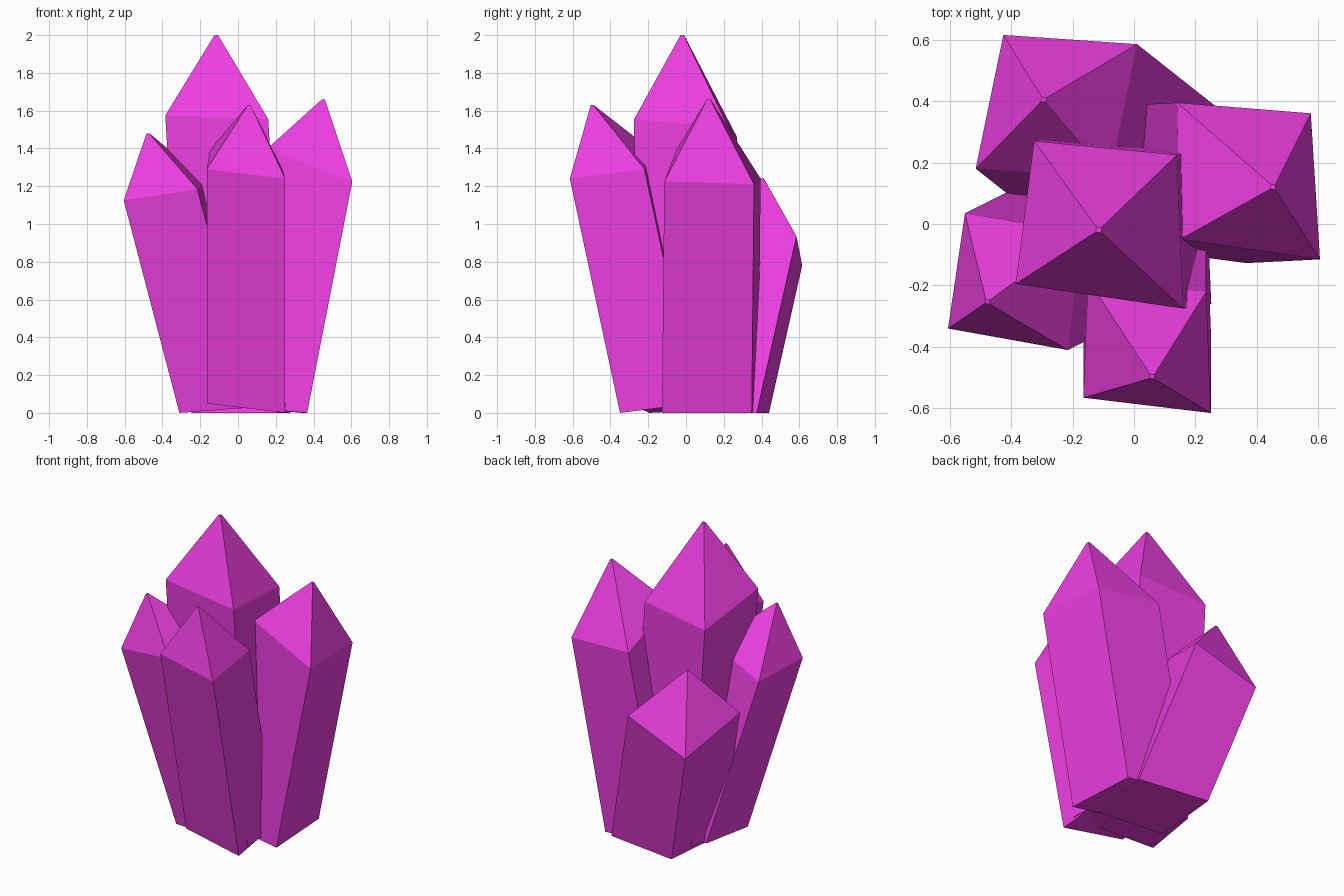
import bpy
from mathutils import Vector

mat = bpy.data.materials.new("magenta_crystal")
mat.diffuse_color = (0.85, 0.05, 0.75, 1)


def crystal(name, apex, shoulder, lean, base_z):
    """Leaning four-sided prism with a pointed cap and a tiny flat tip.
    Corners run front-left, front-right, back-right, back-left."""
    apex = Vector(apex)
    ring = [Vector(p) for p in shoulder]
    slope = Vector((lean[0], lean[1], 1))
    base = [p - slope * (p.z - z) for p, z in zip(ring, base_z)]
    tip = [apex + (p - apex) * 0.035 for p in ring]
    for t in tip:
        t.z = apex.z
    faces = [(3, 2, 1, 0), (8, 9, 10, 11)]
    for level in (0, 4):
        for i in range(4):
            j = (i + 1) % 4
            faces.append((level + i, level + j, level + j + 4, level + i + 4))
    mesh = bpy.data.meshes.new(name)
    mesh.from_pydata(base + ring + tip, [], faces)
    mesh.materials.append(mat)
    obj = bpy.data.objects.new(name, mesh)
    bpy.context.collection.objects.link(obj)


# tall middle shard
crystal("center_crystal", (-0.115, -0.02, 2.0),
        [(-0.385, -0.195, 1.575), (0.16, -0.275, 1.555),
         (0.14, 0.225, 1.51), (-0.325, 0.27, 1.46)],
        (-0.06, -0.01), (0.03, 0.03, 0.03, 0.03))

# shards leaning outwards around it
crystal("right_crystal", (0.455, 0.12, 1.66),
        [(0.15, -0.05, 1.395), (0.605, -0.115, 1.225),
         (0.575, 0.36, 1.21), (0.14, 0.395, 1.24)],
        (0.195, 0.01), (0.04, 0, 0, 0.04))

crystal("front_crystal", (0.06, -0.5, 1.63),
        [(-0.165, -0.565, 1.29), (0.25, -0.615, 1.24),
         (0.235, -0.22, 1.29), (-0.15, -0.18, 1.39)],
        (0, -0.214), (0.05, 0, 0.05, 0.1))

crystal("left_crystal", (-0.48, -0.255, 1.48),
        [(-0.605, -0.34, 1.125), (-0.215, -0.41, 1.185),
         (-0.17, -0.03, 1.23), (-0.55, 0.035, 1.095)],
        (-0.262, -0.13), (0, 0.03, 0.05, 0.02))

crystal("back_crystal", (-0.295, 0.405, 1.24),
        [(-0.515, 0.18, 0.94), (-0.08, 0.15, 1.02),
         (0.01, 0.585, 0.935), (-0.425, 0.615, 0.78)],
        (-0.285, 0.225), (0, 0, 0, 0))
